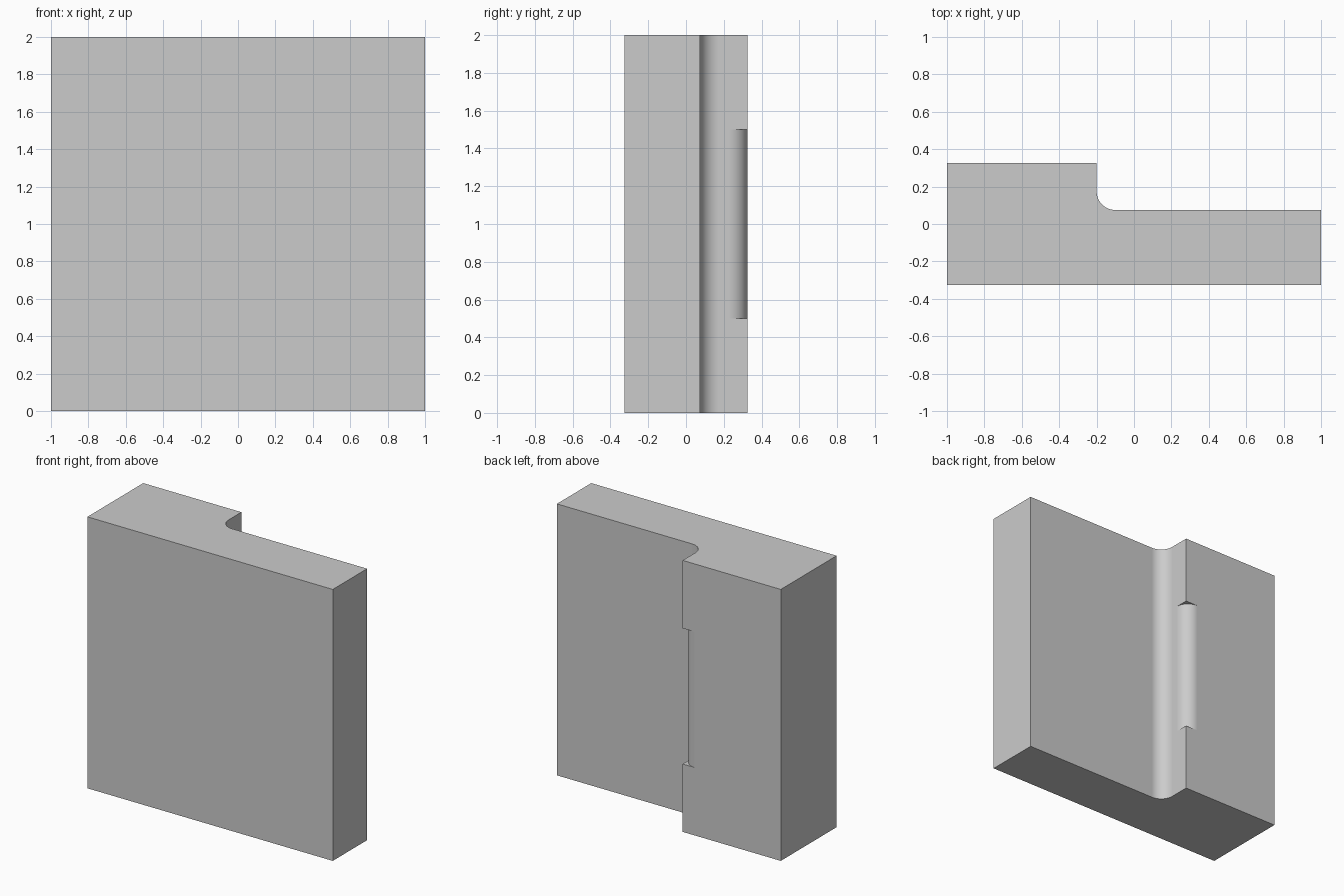
import bpy, bmesh
from math import cos, sin, pi, radians

if "Cube" in bpy.data.objects:
    bpy.data.objects.remove(bpy.data.objects["Cube"], do_unlink=True)

HALF_DEPTH, STEP_X, LEDGE_Y, RADIUS, SEGMENTS = 0.325, -0.2, 0.075, 0.1, 16

grey = bpy.data.materials.new("light_grey")
grey.use_nodes = True
colour = (0.6, 0.6, 0.6, 1)
grey.diffuse_color = colour
grey.node_tree.nodes["Principled BSDF"].inputs["Base Color"].default_value = colour


def quarter_arc(cx, cy, start, end):
    angles = [start + (end - start) * i / SEGMENTS for i in range(SEGMENTS + 1)]
    return [(cx + RADIUS * cos(a), cy + RADIUS * sin(a)) for a in angles]


def prism(name, outline, bottom, top):
    bm = bmesh.new()
    face = bm.faces.new([bm.verts.new((x, y, bottom)) for x, y in outline])
    out = bmesh.ops.extrude_face_region(bm, geom=[face])
    new_verts = [v for v in out["geom"] if isinstance(v, bmesh.types.BMVert)]
    bmesh.ops.translate(bm, verts=new_verts, vec=(0, 0, top - bottom))
    bmesh.ops.recalc_face_normals(bm, faces=bm.faces)
    mesh = bpy.data.meshes.new(name)
    bm.to_mesh(mesh)
    bm.free()
    mesh.materials.append(grey)
    obj = bpy.data.objects.new(name, mesh)
    bpy.context.collection.objects.link(obj)
    return obj


# Stepped slab with a concave fillet in the inside corner
outline = [(-1, -HALF_DEPTH), (1, -HALF_DEPTH), (1, LEDGE_Y)]
outline += quarter_arc(STEP_X + RADIUS, LEDGE_Y + RADIUS, 1.5 * pi, pi)
outline += [(STEP_X, HALF_DEPTH), (-1, HALF_DEPTH)]
block = prism("stepped_block", outline, 0, 2)

# Cutter that rounds the middle half of the step's outer edge
cut = quarter_arc(STEP_X - RADIUS, HALF_DEPTH - RADIUS, 0, pi / 2)
cut += [(STEP_X - RADIUS, HALF_DEPTH + RADIUS),
        (STEP_X + RADIUS, HALF_DEPTH + RADIUS),
        (STEP_X + RADIUS, HALF_DEPTH - RADIUS)]
cutter = prism("edge_cutter", cut, 0.5, 1.5)
cutter.hide_render = True

boolean = block.modifiers.new("round_edge", "BOOLEAN")
boolean.operation = "DIFFERENCE"
boolean.solver = "EXACT"
boolean.object = cutter

bpy.ops.object.select_all(action="DESELECT")
block.select_set(True)
bpy.context.view_layer.objects.active = block
bpy.ops.object.modifier_apply(modifier=boolean.name)
bpy.data.objects.remove(cutter, do_unlink=True)

# Smooth curves, flat faces
bpy.ops.object.shade_smooth_by_angle(angle=radians(30))
weighted = block.modifiers.new("flat_face_normals", "WEIGHTED_NORMAL")
weighted.keep_sharp = True
